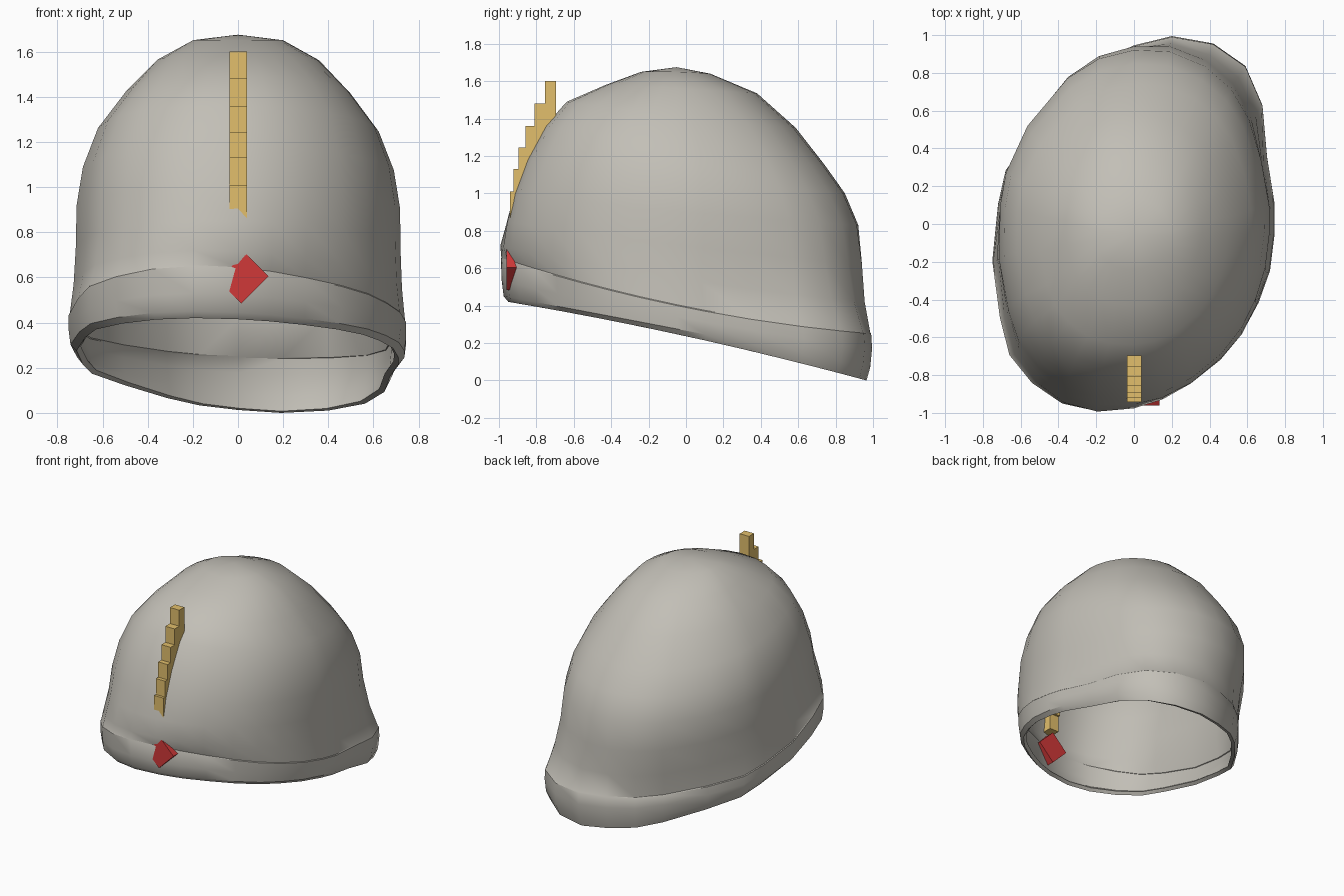
import bpy, bmesh
from math import radians, hypot
from mathutils import Matrix, Vector

cube = bpy.data.objects.get("Cube")
if cube:
    bpy.data.objects.remove(cube, do_unlink=True)


def material(name, rgb):
    mat = bpy.data.materials.new(name)
    mat.use_nodes = True
    mat.diffuse_color = (*rgb, 1)
    mat.node_tree.nodes["Principled BSDF"].inputs["Base Color"].default_value = (*rgb, 1)
    return mat


stone = material("warm grey", (0.54, 0.52, 0.47))
gold = material("dull gold", (0.76, 0.52, 0.15))
red = material("gem red", (0.63, 0.04, 0.04))


def finish(bm, name, mat):
    bmesh.ops.recalc_face_normals(bm, faces=bm.faces)
    mesh = bpy.data.meshes.new(name)
    bm.to_mesh(mesh)
    bm.free()
    mesh.materials.append(mat)
    obj = bpy.data.objects.new(name, mesh)
    bpy.context.collection.objects.link(obj)
    return obj


def box(name, mat, low, high, turn=0):
    low, high = Vector(low), Vector(high)
    bm = bmesh.new()
    bmesh.ops.create_cube(bm, size=1, matrix=Matrix.Translation((low + high) / 2)
                          @ Matrix.Rotation(radians(turn), 4, "Y")
                          @ Matrix.Diagonal((*(high - low), 1)))
    return finish(bm, name, mat)


# Skewed oval plan of the helmet, clockwise from the back
OUTLINE = [(.2, 1), (.42, .96), (.59, .84), (.68, .63), (.705, .35), (.745, .1),
           (.745, -.05), (.72, -.25), (.66, -.42), (.58, -.57), (.46, -.7),
           (.3, -.82), (.15, -.91), (0, -.968), (-.2, -1), (-.38, -.96),
           (-.54, -.85), (-.66, -.7), (-.71, -.5), (-.75, -.2), (-.72, .1),
           (-.68, .28), (-.53, .5), (-.33, .74), (-.18, .87), (0, .95)]

# Rings from rim to crown: front y, back y, half width,
# heights at front, middle and back, and how far the plan eases into an ellipse
RINGS = [(-.95, .965, .715, .42, .235, 0, 0),
         (-.975, .985, .742, .45, .265, .07, 0),
         (-.985, .995, .75, .53, .33, .17, 0),
         (-.99, .99, .75, .65, .39, .25, 0),
         (-.987, .985, .745, .655, .395, .256, 0),
         (-.998, .965, .73, .72, .54, .42, .3),
         (-.967, .96, .722, .85, .72, .62, .6),
         (-.93, .935, .72, 1, .9, .83, .7),
         (-.86, .86, .692, 1.18, 1.07, 1, .75),
         (-.76, .75, .625, 1.36, 1.24, 1.15, .8),
         (-.64, .59, .5, 1.49, 1.41, 1.35, .9),
         (-.43, .38, .36, 1.58, 1.56, 1.535, 1),
         (-.24, .13, .2, 1.65, 1.65, 1.64, 1)]


def ease(x, y, amount):
    """Blend a plan point towards the ellipse, less so on the front right side."""
    if x < 0 and y < 0:
        amount *= .5
    scale = 1 + amount * (1 / hypot(x / .75, y) - 1)
    return x * scale, y * scale


# Helmet shell with a rim band
bm = bmesh.new()
loops = []
for front, back, width, zf, zm, zb, amount in RINGS:
    loop = []
    for point in OUTLINE:
        x, s = ease(*point, amount)
        y = (front + back) / 2 + s * (back - front) / 2
        z = zm + s * (zb - zf) / 2 + s * s * ((zb + zf) / 2 - zm)
        loop.append(bm.verts.new((x / .75 * width, y, z)))
    loops.append(loop)
count = len(OUTLINE)
for a, b in zip(loops, loops[1:]):
    for i in range(count):
        j = (i + 1) % count
        bm.faces.new((a[i], b[i], b[j], a[j]))
crown = bm.verts.new((0, -.05, 1.675))
for i in range(count):
    bm.faces.new((loops[-1][i], crown, loops[-1][(i + 1) % count]))
shell = finish(bm, "helmet_shell", stone)

# Wall thickness, then smooth shading with crisp seam and rim
wall = shell.modifiers.new("wall", "SOLIDIFY")
wall.thickness = .027
wall.offset = -1
bpy.ops.object.select_all(action="DESELECT")
shell.select_set(True)
bpy.context.view_layer.objects.active = shell
bpy.ops.object.modifier_apply(modifier="wall")
bpy.ops.object.shade_smooth_by_angle(angle=radians(35))

# Stepped crest running up the brow
CREST = [(-.755, 1.6), (-.81, 1.48), (-.858, 1.36), (-.895, 1.245), (-.922, 1.13), (-.942, 1.01)]
for i, (front, top) in enumerate(CREST):
    box(f"crest_step_{i + 1}", gold, (-.037, front, top - .26), (.04, front + .06 + .004 * i, top))

# Diamond gem set in the brow band
box("brow_gem", red, (-.07, -.96, .52), (.1, -.86, .69), turn=45)
